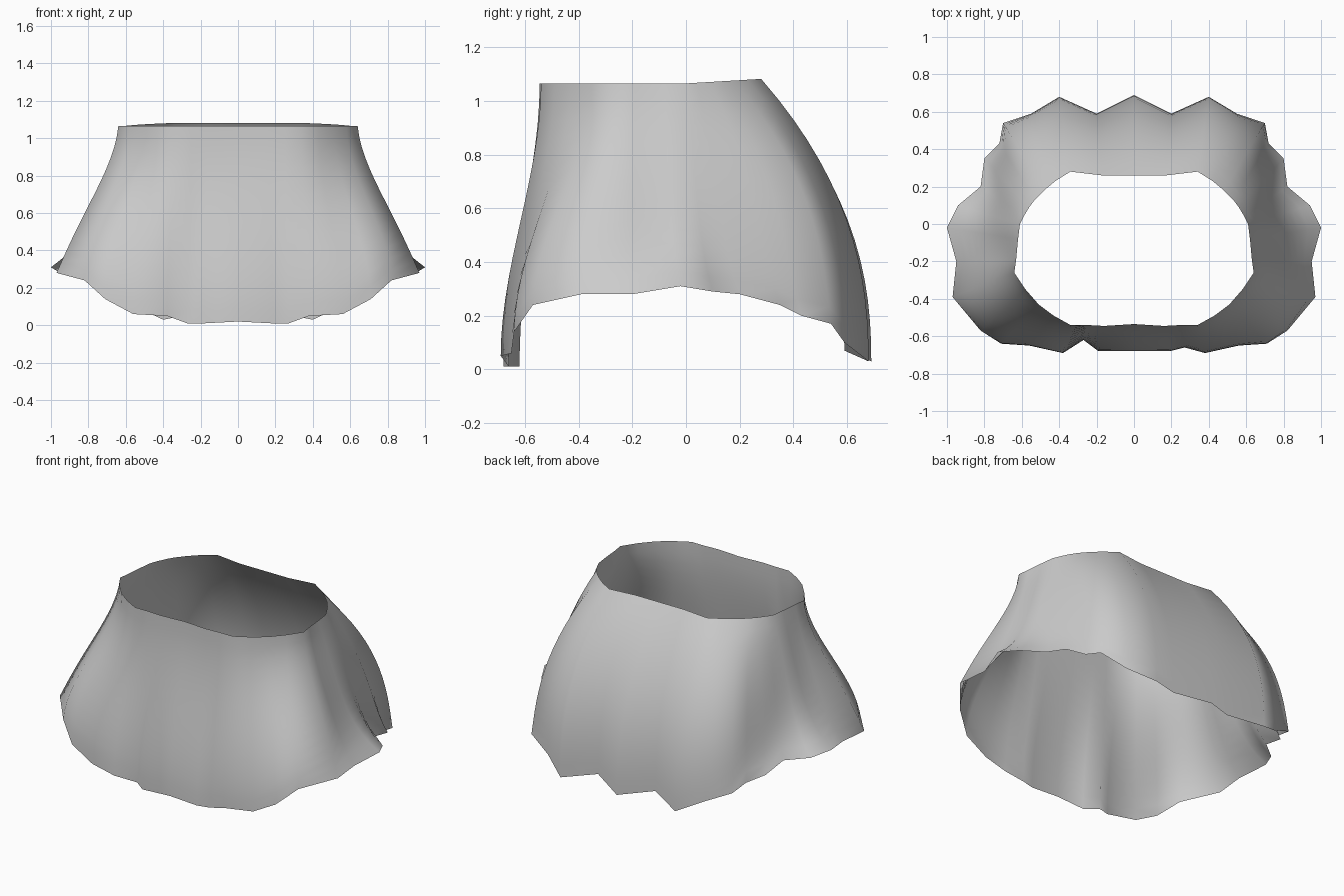
import bpy
import bmesh
from mathutils import Vector

default_cube = bpy.data.objects.get("Cube")
if default_cube:
    bpy.data.objects.remove(default_cube, do_unlink=True)

ROWS = 14
FOLD_X = 0.27

# Pleat lines from centre back round to centre front:
# hem x, hem y, hem z, waist x, waist y
PLEATS = [
    (0, .69, .03, 0, .26),
    (.2, .59, .07, .17, .26),
    (.4, .68, .03, .34, .28),
    (.55, .59, .1, .42, .23),
    (.7, .54, .17, .48, .18),
    (.72, .43, .2, .53, .13),
    (.8, .35, .24, .56, .09),
    (.82, .2, .28, .59, .04),
    (.94, .1, .29, .61, 0),
    (1, -.02, .31, .62, -.08),
    (.95, -.2, .28, .63, -.19),
    (.97, -.39, .28, .64, -.26),
    (.82, -.57, .24, .58, -.35),
    (.71, -.64, .14, .51, -.43),
    (.56, -.65, .06, .43, -.49),
    (.38, -.69, .05, .34, -.54),
    (FOLD_X, -.66, .01, .25, -.54),
    (.19, -.68, .01, .16, -.545),
    (0, -.68, .02, 0, -.535),
]


def clamp(value):
    return max(0.0, min(1.0, value))


def flare(s, hem_y):
    """Outward spread at drop s: bulging back, even front, flared sides."""
    side = 0.6 * s + 0.4 * s ** 6
    back = 1 - (1 - s) ** 2.3
    front = s * s * (3 - 2 * s)
    if hem_y > 0:
        return side + (back - side) * clamp(hem_y / 0.6)
    return side + (front - side) * clamp(-hem_y / 0.6)


def pleat_line(pleat, side):
    """Points down one pleat, from the waist to the hem."""
    hx, hy, hz, wx, wy = pleat
    if side < 0 and hx == FOLD_X:
        hy += 0.04  # deeper tuck on the right of the front
    waist = Vector((side * wx, wy, 1.065 + 0.06 * max(0, wy)))
    hem = Vector((side * hx, hy, hz))
    points = []
    for row in range(ROWS + 1):
        s = row / ROWS
        point = waist.lerp(hem, flare(s, hy))
        point.z = waist.z + (hem.z - waist.z) * s
        points.append(point)
    return points


# Cloth shell, open at the waist and hem
lines = [pleat_line(p, 1) for p in PLEATS]
lines += [pleat_line(p, -1) for p in reversed(PLEATS[1:-1])]

bm = bmesh.new()
columns = [[bm.verts.new(point) for point in line] for line in lines]
for i, column in enumerate(columns):
    following = columns[(i + 1) % len(columns)]
    for row in range(ROWS):
        bm.faces.new((column[row], following[row],
                      following[row + 1], column[row + 1]))

mesh = bpy.data.meshes.new("skirt")
bm.to_mesh(mesh)
bm.free()
skirt = bpy.data.objects.new("skirt", mesh)
bpy.context.collection.objects.link(skirt)

# Plain grey cloth
colour = (0.6, 0.6, 0.6, 1)
cloth = bpy.data.materials.new("grey cloth")
cloth.use_nodes = True
cloth.diffuse_color = colour
for node in cloth.node_tree.nodes:
    if node.type == "BSDF_PRINCIPLED":
        node.inputs["Base Color"].default_value = colour
mesh.materials.append(cloth)

# Soft folds
bpy.ops.object.select_all(action="DESELECT")
skirt.select_set(True)
bpy.context.view_layer.objects.active = skirt
bpy.ops.object.shade_smooth()
